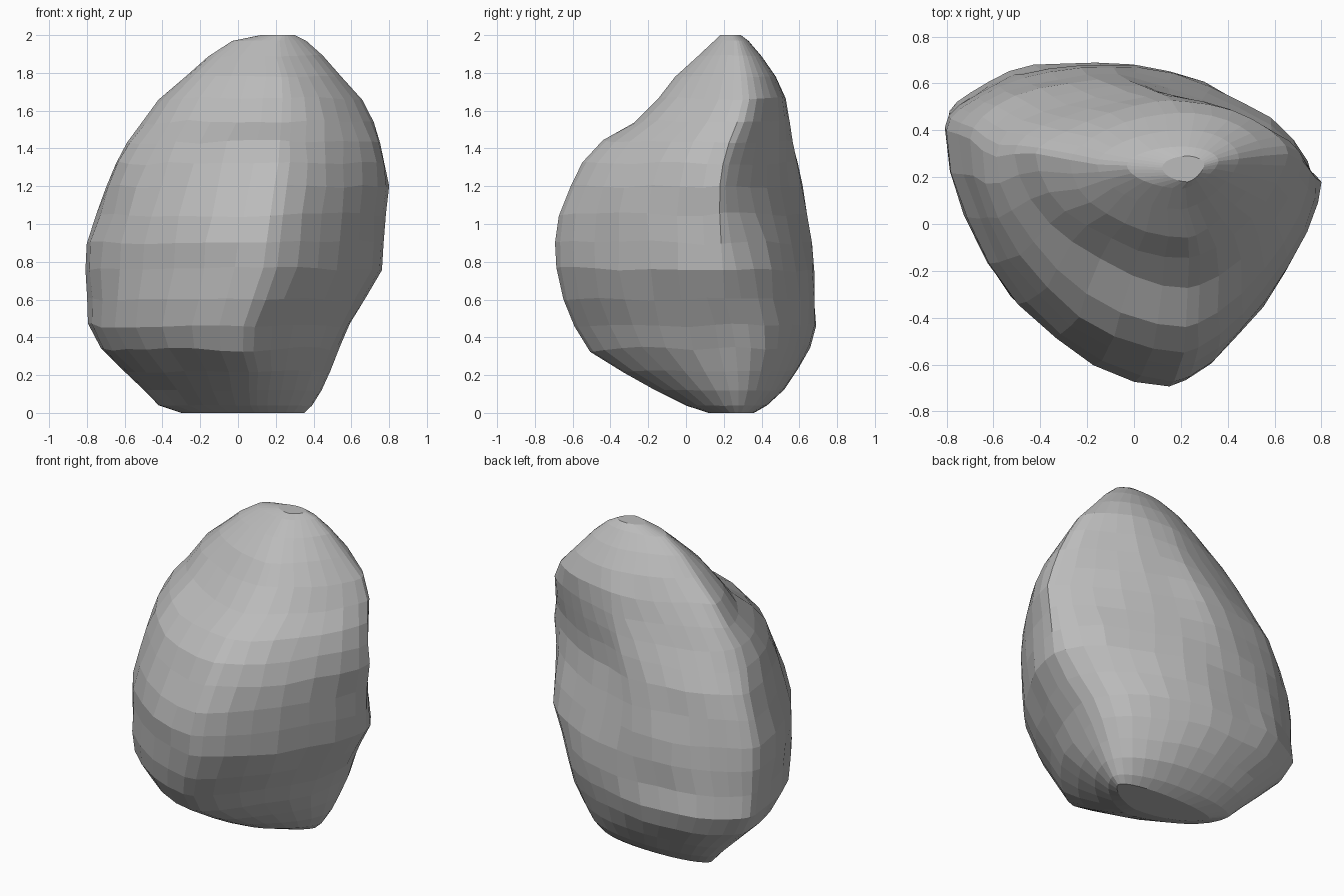
import bpy
import bmesh
import math
from mathutils import Vector, noise

cube = bpy.data.objects.get("Cube")
if cube:
    bpy.data.objects.remove(cube, do_unlink=True)

SEGMENTS = 32

# Boulder outline: height, right edge x, left edge x, front y, back y
LEVELS = [
    (0.0, -0.3, 0.35, 0.12, 0.36),
    (0.04, -0.42, 0.39, 0, 0.43),
    (0.12, -0.5, 0.44, -0.16, 0.52),
    (0.22, -0.6, 0.49, -0.33, 0.59),
    (0.34, -0.73, 0.54, -0.51, 0.66),
    (0.46, -0.8, 0.59, -0.59, 0.69),
    (0.6, -0.8, 0.67, -0.65, 0.68),
    (0.76, -0.8, 0.76, -0.68, 0.68),
    (0.9, -0.79, 0.78, -0.69, 0.67),
    (1.05, -0.75, 0.79, -0.67, 0.64),
    (1.2, -0.7, 0.8, -0.61, 0.61),
    (1.32, -0.64, 0.78, -0.55, 0.59),
    (1.43, -0.58, 0.76, -0.44, 0.57),
    (1.54, -0.5, 0.72, -0.27, 0.55),
    (1.66, -0.41, 0.66, -0.15, 0.53),
    (1.78, -0.28, 0.56, -0.06, 0.48),
    (1.89, -0.16, 0.45, 0.06, 0.4),
    (1.97, -0.03, 0.36, 0.15, 0.33),
    (2.0, 0.12, 0.3, 0.18, 0.29),
]


def mix(a, b, f):
    return a + (b - a) * f


def bump(z, centre, width):
    return math.exp(-((z - centre) / width) ** 2)


def section_point(level, angle):
    """Point on a rounded, four-cornered section through the level's extremes."""
    z, right, left, front, back = level
    c, s = math.cos(angle), math.sin(angle)
    top = max(0, (z - 1.2) / 0.8)
    # Where each extreme sits along the opposite direction
    side_y = mix(front, back, 0.65 if c > 0 else mix(0.8, 0.55, top))
    end_x = mix(right, left, mix(0.45, 0.6, top) if s > 0 else 0.6)
    # Fullness of the quadrant: larger powers are flatter, then hollow
    if s > 0:
        power = 1 + (0.6 * bump(z, 1.2, 0.4) if c > 0 else 0.35 * bump(z, 1.7, 0.2))
    else:
        power = 1.35 if c > 0 else 1.12
    x = mix(end_x, left if c > 0 else right, abs(c) ** power)
    y = mix(side_y, back if s > 0 else front, abs(s) ** power)
    return Vector((x, y, z))


def roughen(p):
    """Chip the surface a little, least at the very top and base."""
    amount = 0.022 * min(1, p.z * 4, (2 - p.z) * 4)
    return p + noise.noise_vector(p * 3.5) * amount


# Loft the rings and close both ends
bm = bmesh.new()
rings = []
for level in LEVELS:
    turns = [math.tau * i / SEGMENTS for i in range(SEGMENTS)]
    rings.append([bm.verts.new(roughen(section_point(level, t))) for t in turns])
for low, high in zip(rings, rings[1:]):
    for i in range(SEGMENTS):
        j = (i + 1) % SEGMENTS
        bm.faces.new((low[i], low[j], high[j], high[i]))
bm.faces.new(rings[0][::-1])
bm.faces.new(rings[-1])
bmesh.ops.recalc_face_normals(bm, faces=bm.faces)

mesh = bpy.data.meshes.new("boulder")
bm.to_mesh(mesh)
bm.free()
boulder = bpy.data.objects.new("boulder", mesh)
bpy.context.collection.objects.link(boulder)

# Plain stone colour
stone = bpy.data.materials.new("stone_grey")
stone.use_nodes = True
colour = (0.5, 0.5, 0.5, 1)
stone.diffuse_color = colour
stone.node_tree.nodes["Principled BSDF"].inputs["Base Color"].default_value = colour
mesh.materials.append(stone)
